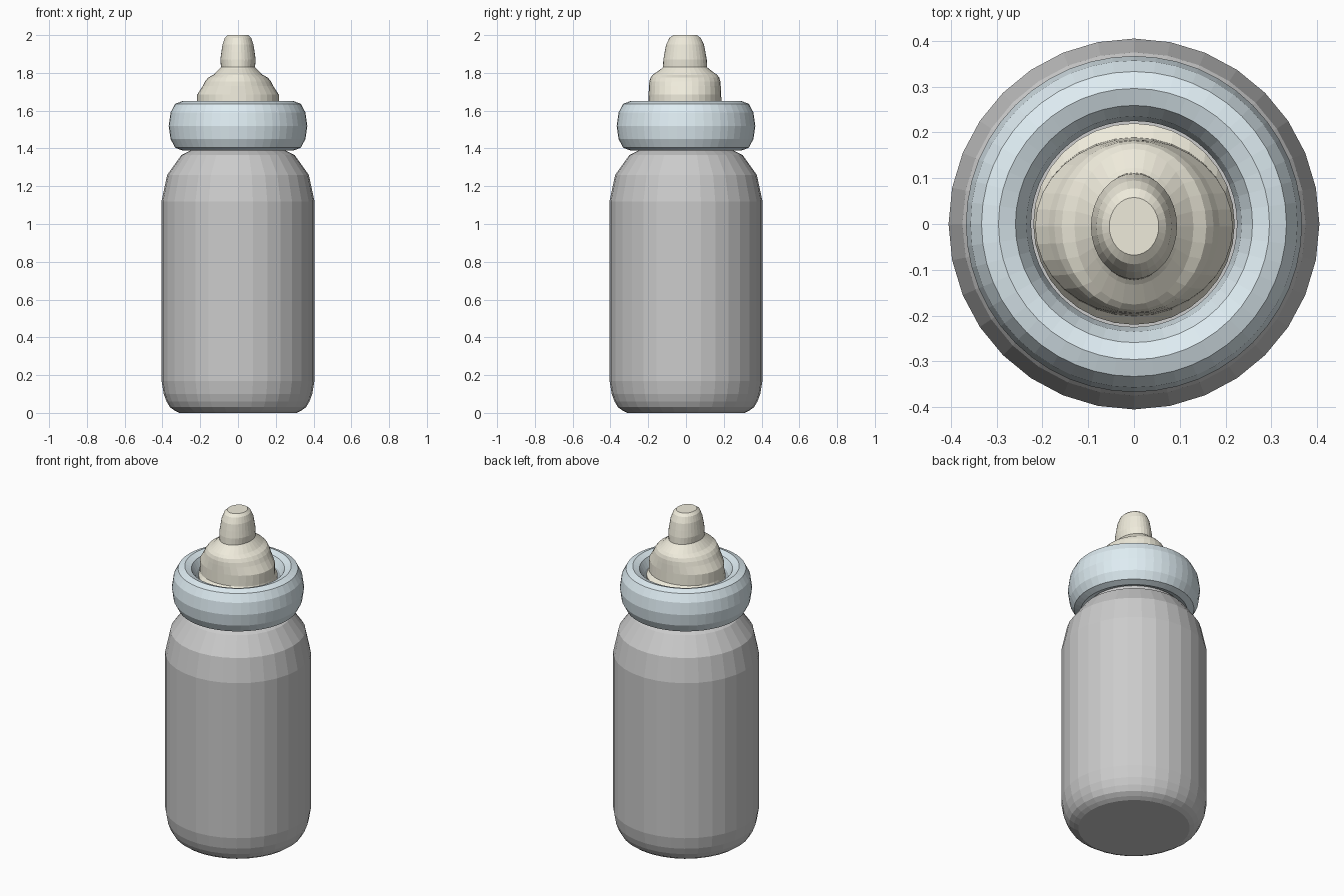
import bpy, bmesh, math

if "Cube" in bpy.data.objects:
    bpy.data.objects.remove(bpy.data.objects["Cube"])


def loft(name, rings, sides, color=None, closed=False):
    """Stack elliptical rings (z, rx, ry, cy) into a mesh; closed joins last to first."""
    bm = bmesh.new()
    loops = []
    for z, rx, ry, cy in rings:
        loops.append([bm.verts.new((rx * math.cos(2 * math.pi * i / sides),
                                    cy + ry * math.sin(2 * math.pi * i / sides), z))
                      for i in range(sides)])
    pairs = list(zip(loops, loops[1:]))
    if closed:
        pairs.append((loops[-1], loops[0]))
    for a, b in pairs:
        for i in range(sides):
            j = (i + 1) % sides
            bm.faces.new((a[i], a[j], b[j], b[i]))
    if not closed:
        bm.faces.new(loops[0][::-1])
        bm.faces.new(loops[-1])
    bmesh.ops.recalc_face_normals(bm, faces=bm.faces[:])
    mesh = bpy.data.meshes.new(name)
    bm.to_mesh(mesh)
    bm.free()
    obj = bpy.data.objects.new(name, mesh)
    bpy.context.collection.objects.link(obj)
    if color:
        mat = bpy.data.materials.new(name + "_material")
        mat.diffuse_color = (*color, 1)
        mat.use_nodes = True
        mat.node_tree.nodes["Principled BSDF"].inputs["Base Color"].default_value = mat.diffuse_color
        mesh.materials.append(mat)
    return obj


# Bottle body with rounded base, shoulder and neck
body = [(0, .31), (.012, .335), (.03, .36), (.06, .378), (.10, .393), (.17, .405),
        (1.12, .405), (1.26, .375), (1.365, .30), (1.39, .25), (1.46, .24)]
loft("bottle_body", [(z, r, r, 0) for z, r in body], 32)

# Collar: a tall rounded ring
half = [(1.65, 0), (1.636, .037), (1.59, .061), (1.52, .071),
        (1.45, .061), (1.404, .037), (1.39, 0)]
section = [(z, .296 + d) for z, d in half] + [(z, .296 - d) for z, d in half[-2:0:-1]]
loft("collar_ring", [(z, r, r, 0) for z, r in section], 48, (.74, .85, .9), True)

# Teat: round base, narrowed shoulder, oval tip
teat = [(1.44, .22, .22, 0), (1.60, .22, .22, 0), (1.62, .216, .195, -.006),
        (1.685, .216, .192, -.006), (1.73, .187, .19, -.006), (1.755, .174, .188, -.006),
        (1.775, .158, .182, -.006), (1.79, .13, .17, -.006), (1.82, .10, .128, -.005),
        (1.83, .09, .117, -.005), (1.87, .094, .115, -.005), (1.91, .088, .108, -.005),
        (1.95, .082, .10, -.005), (1.985, .07, .083, -.005), (2.0, .054, .063, -.005)]
loft("teat", teat, 32, (.86, .83, .71))
